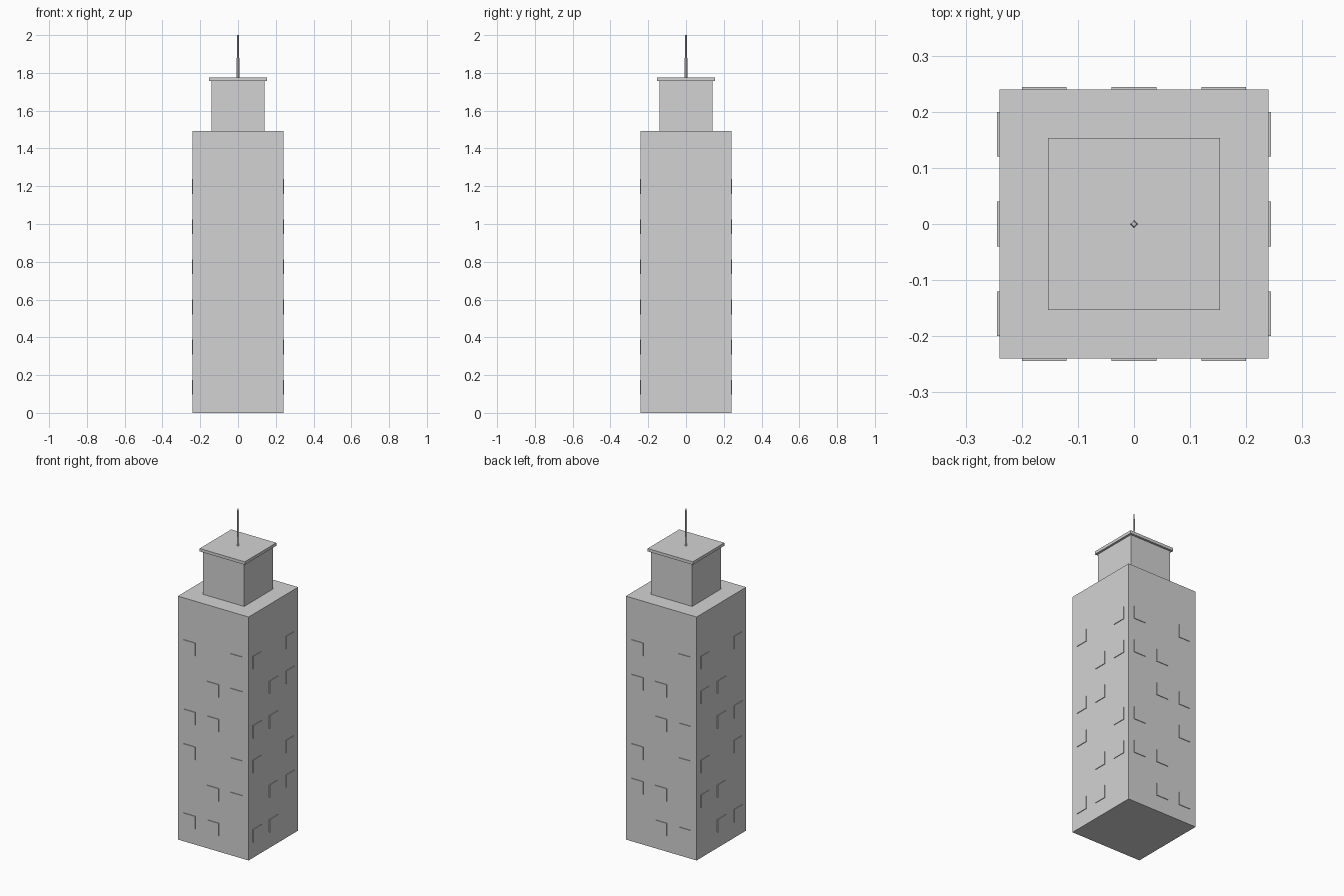
import bpy, bmesh, math
from mathutils import Matrix, Vector

if "Cube" in bpy.data.objects:
    bpy.data.objects.remove(bpy.data.objects["Cube"])

grey = bpy.data.materials.new("plain grey")
grey.diffuse_color = (0.65, 0.65, 0.65, 1)
grey.use_nodes = True
grey.node_tree.nodes["Principled BSDF"].inputs["Base Color"].default_value = grey.diffuse_color


def finish(name, bm):
    mesh = bpy.data.meshes.new(name)
    bm.to_mesh(mesh)
    bm.free()
    mesh.materials.append(grey)
    obj = bpy.data.objects.new(name, mesh)
    bpy.context.collection.objects.link(obj)
    return obj


def add_box(bm, center, size):
    m = Matrix.Translation(Vector(center)) @ Matrix.Diagonal((*size, 1))
    bmesh.ops.create_cube(bm, size=1, matrix=m)


def block(name, half, z0, z1):
    bm = bmesh.new()
    add_box(bm, (0, 0, (z0 + z1) / 2), (2 * half, 2 * half, z1 - z0))
    return finish(name, bm)


# Stacked tower volumes
block("main_tower", 0.24, 0.0, 1.493)
block("upper_storey", 0.14, 1.493, 1.757)
block("roof_slab", 0.153, 1.757, 1.775)

# Four-sided antenna, slightly tapered
bm = bmesh.new()
bmesh.ops.create_cone(bm, cap_ends=True, segments=4, radius1=0.008, radius2=0.005,
                      depth=0.225, matrix=Matrix.Translation((0, 0, 1.8875)))
finish("antenna", bm)

# Thin window plates; every third one is left out along the diagonals
WALL, OUT, WIDTH, HEIGHT = 0.24, 0.004, 0.08, 0.078
for name, axis, side in (("front_windows", 1, -1), ("back_windows", 1, 1),
                         ("left_windows", 0, -1), ("right_windows", 0, 1)):
    bm = bmesh.new()
    for row in range(6):
        for col in range(3):
            if (row - col) % 3 == 1:
                continue
            along, z = (col - 1) * 0.16, 0.136 + row * 0.2125
            off = side * (WALL + OUT / 2 - 0.001)
            if axis == 1:
                add_box(bm, (along, off, z), (WIDTH, OUT + 0.002, HEIGHT))
            else:
                add_box(bm, (off, along, z), (OUT + 0.002, WIDTH, HEIGHT))
    finish(name, bm)
